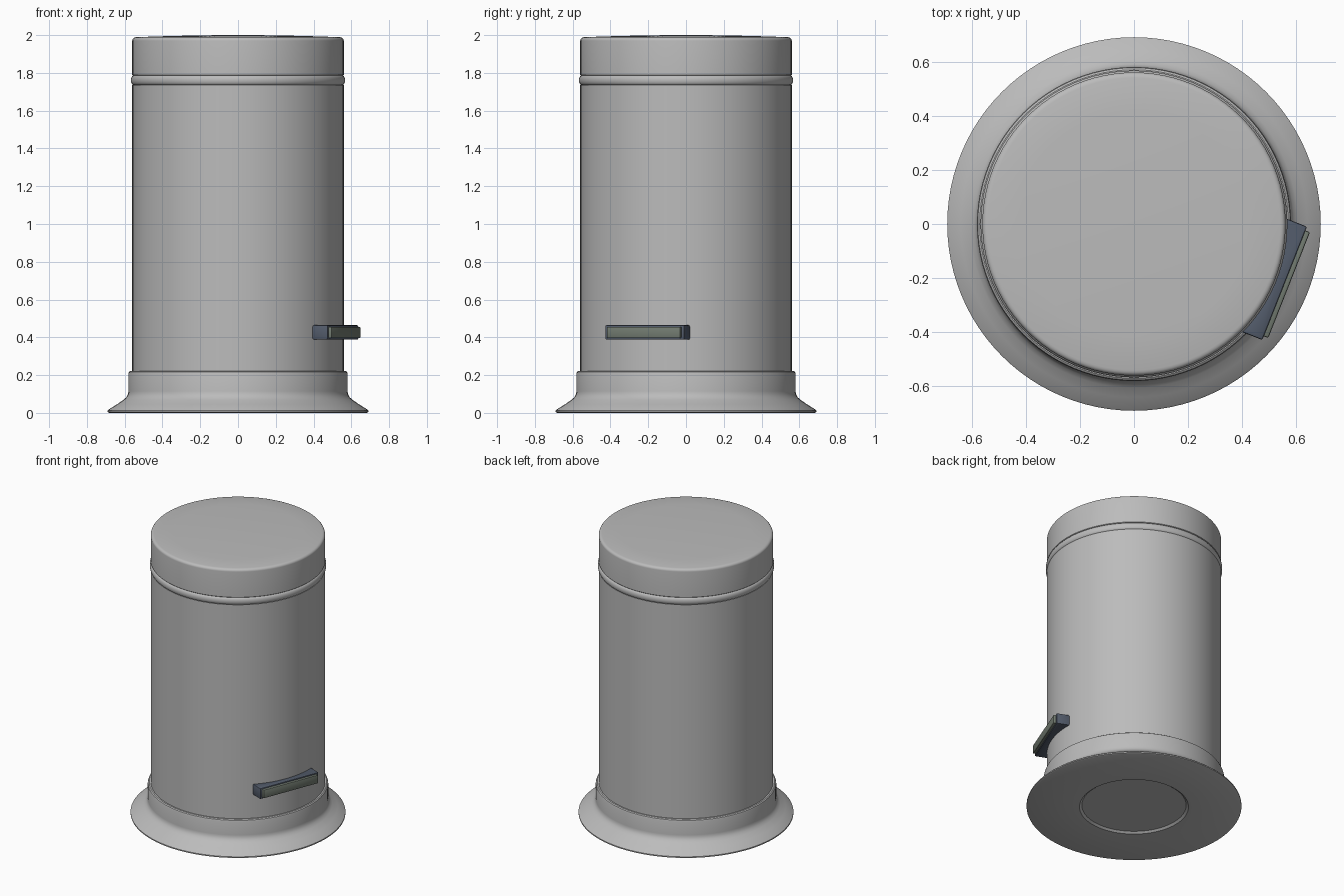
import bpy, bmesh, math
from mathutils import Matrix, Vector

if "Cube" in bpy.data.objects:
    bpy.data.objects.remove(bpy.data.objects["Cube"])


def material(name, rgb):
    m = bpy.data.materials.new(name)
    m.diffuse_color = (*rgb, 1)
    m.use_nodes = True
    m.node_tree.nodes["Principled BSDF"].inputs["Base Color"].default_value = m.diffuse_color
    return m


STEEL = material("light_grey_metal", (0.50, 0.50, 0.50))
DARK = material("slate_blue_plastic", (0.085, 0.105, 0.145))
PAD = material("grey_green_rubber", (0.17, 0.20, 0.165))
SEGMENTS = 96


def finish(bm, name, mat, angle=35):
    bmesh.ops.recalc_face_normals(bm, faces=bm.faces)
    me = bpy.data.meshes.new(name)
    bm.to_mesh(me)
    bm.free()
    me.materials.append(mat)
    ob = bpy.data.objects.new(name, me)
    bpy.context.collection.objects.link(ob)
    bpy.ops.object.select_all(action='DESELECT')
    ob.select_set(True)
    bpy.context.view_layer.objects.active = ob
    bpy.ops.object.shade_smooth_by_angle(angle=math.radians(angle))
    return ob


def lathe(name, profile, mat):
    """Spin an (r, z) profile around the z axis."""
    bm = bmesh.new()
    verts = [bm.verts.new((r, 0, z)) for r, z in profile]
    edges = [bm.edges.new(p) for p in zip(verts, verts[1:])]
    bmesh.ops.spin(bm, geom=verts + edges, cent=(0, 0, 0), axis=(0, 0, 1),
                   angle=math.tau, steps=SEGMENTS, use_duplicate=False)
    bmesh.ops.remove_doubles(bm, verts=bm.verts, dist=0.0001)
    return finish(bm, name, mat)


def prism(name, outline, z0, z1, bevel, mat):
    """Extrude an xy outline upwards, round its edges, turn it to the pedal's side."""
    bm = bmesh.new()
    face = bm.faces.new([bm.verts.new((x, y, z0)) for x, y in outline])
    new = bmesh.ops.extrude_face_region(bm, geom=[face])["geom"]
    bmesh.ops.translate(bm, vec=Vector((0, 0, z1 - z0)),
                        verts=[v for v in new if isinstance(v, bmesh.types.BMVert)])
    bmesh.ops.recalc_face_normals(bm, faces=bm.faces)
    sharp = [e for e in bm.edges if e.calc_face_angle(0) > math.radians(40)]
    bmesh.ops.bevel(bm, geom=sharp, offset=bevel, segments=2, profile=0.5, affect='EDGES')
    bm.transform(Matrix.Rotation(math.radians(-21.5), 4, 'Z'))
    return finish(bm, name, mat)


# flared base with a shallow round recess underneath
lathe("base", [(0, 0.012), (0.335, 0.012), (0.35, 0), (0.68, 0), (0.69, 0.004),
               (0.69, 0.012), (0.684, 0.018), (0.64, 0.046), (0.605, 0.070),
               (0.59, 0.084), (0.582, 0.100), (0.58, 0.115), (0.58, 0.208),
               (0.577, 0.217), (0.57, 0.222), (0.55, 0.222)], STEEL)

# straight body
lathe("body", [(0.56, 0.20), (0.56, 1.737), (0.54, 1.737)], STEEL)

# rounded rim bead between body and lid
bead = [(0.553 + 0.014 * math.cos(a), 1.761 + 0.025 * math.sin(a))
        for a in [math.radians(-90 + 20 * i) for i in range(10)]]
lathe("rim_bead", [(0.53, 1.736)] + bead + [(0.53, 1.786)], STEEL)

# lid with a rounded edge and slightly domed top
edge = [(0.542 + 0.018 * math.cos(a), 1.970 + 0.018 * math.sin(a))
        for a in [math.radians(15 * i) for i in range(6)]]
dome = [(r, 2.0 - 0.011 * (r / 0.54) ** 2) for r in (0.54, 0.42, 0.28, 0.14, 0)]
lathe("lid", [(0.53, 1.787), (0.557, 1.787), (0.56, 1.790)] + edge + dome, STEEL)

# foot pedal: curved inner side follows the body
half = math.asin(0.225 / 0.558)
arc = [(0.558 * math.cos(a), 0.558 * math.sin(a))
       for a in [half * (1 - i / 8) for i in range(17)]]
prism("pedal", arc + [(0.598, -0.225), (0.598, 0.225)], 0.388, 0.464, 0.006, DARK)

# rubber pad on the outer face of the pedal
prism("pedal_pad", [(0.59, -0.21), (0.616, -0.21), (0.616, 0.21), (0.59, 0.21)],
      0.396, 0.456, 0.006, PAD)
